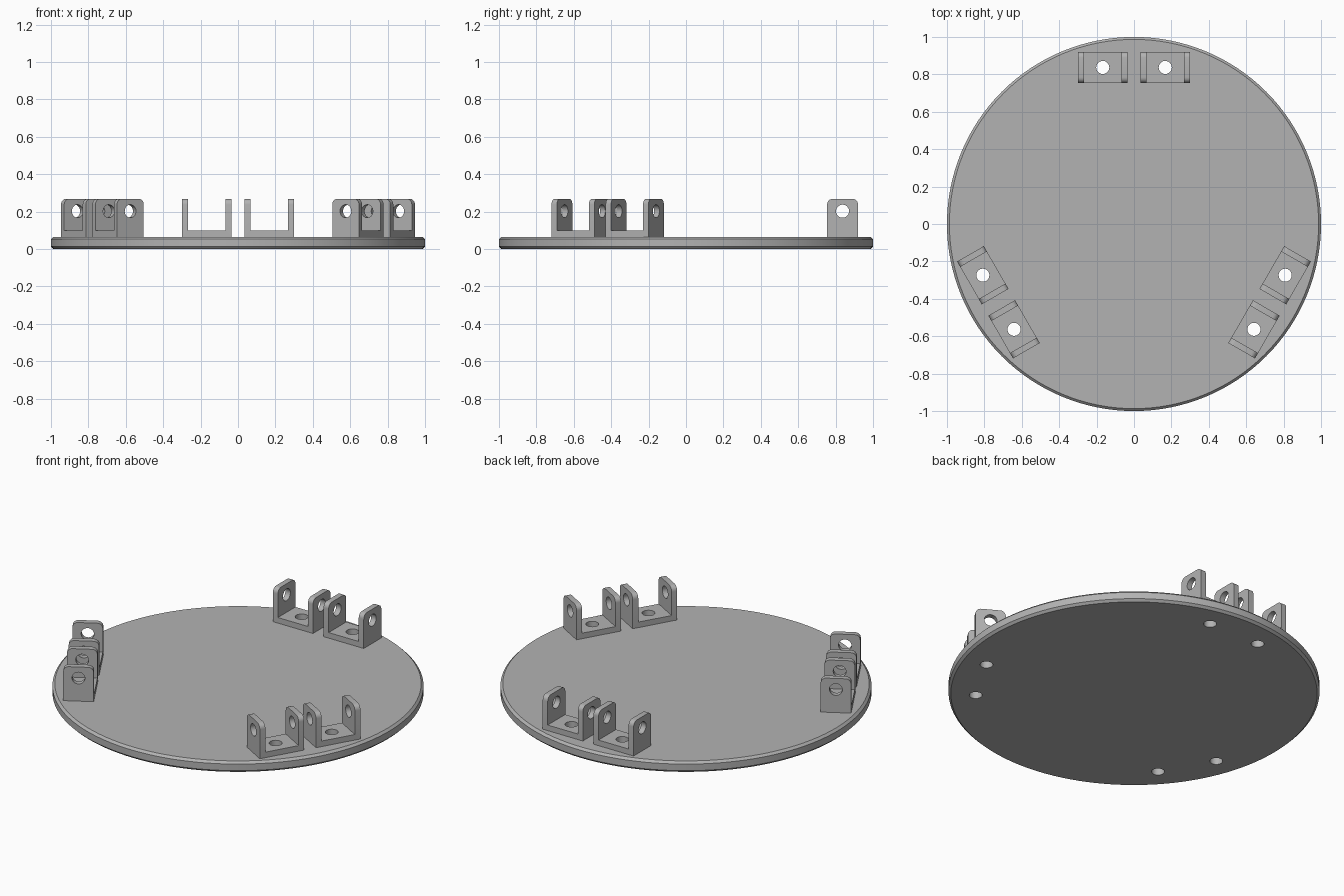
import bpy, bmesh, math
from mathutils import Matrix, Vector

if "Cube" in bpy.data.objects:
    bpy.data.objects.remove(bpy.data.objects["Cube"], do_unlink=True)

PLATE_H = 0.065                 # plate thickness
W, D, H, T = 0.264, 0.165, 0.203, 0.033   # bracket size and wall thickness
HOLE = 0.035
CENTRE = Vector((0.167, 0.837, PLATE_H))

grey = bpy.data.materials.new("plain grey")
grey.use_nodes = True
colour = (0.45, 0.45, 0.45, 1)
grey.diffuse_color = colour
grey.node_tree.nodes["Principled BSDF"].inputs["Base Color"].default_value = colour


def add_object(name, bm):
    mesh = bpy.data.meshes.new(name)
    bmesh.ops.recalc_face_normals(bm, faces=bm.faces)
    bm.to_mesh(mesh)
    bm.free()
    mesh.materials.append(grey)
    obj = bpy.data.objects.new(name, mesh)
    bpy.context.collection.objects.link(obj)
    return obj


def cylinder(bm, radius, depth, matrix, sides=32):
    bmesh.ops.create_cone(bm, cap_ends=True, segments=sides, radius1=radius,
                          radius2=radius, depth=depth, matrix=matrix)


def activate(obj):
    bpy.ops.object.select_all(action="DESELECT")
    obj.select_set(True)
    bpy.context.view_layer.objects.active = obj


def cut(obj, bm):
    cutter = add_object("hole_cutter", bm)
    cutter.hide_render = True
    mod = obj.modifiers.new("holes", "BOOLEAN")
    mod.operation = "DIFFERENCE"
    mod.solver = "EXACT"
    mod.object = cutter
    activate(obj)
    bpy.ops.object.modifier_apply(modifier=mod.name)
    bpy.data.objects.remove(cutter, do_unlink=True)
    bpy.ops.object.shade_smooth_by_angle(angle=math.radians(30))


# Placements: a mirrored pair of brackets at each third of the circle
spots = [Matrix.Rotation(math.radians(a), 4, "Z")
         @ Matrix.Translation((s * CENTRE.x, CENTRE.y, CENTRE.z))
         for a in (0, 120, 240) for s in (-1, 1)]

# Round base plate with chamfered rims
bm = bmesh.new()
cylinder(bm, 1, PLATE_H, Matrix.Translation((0, 0, PLATE_H / 2)), 128)
rims = [e for e in bm.edges if abs(e.verts[0].co.z - e.verts[1].co.z) < 0.001]
bmesh.ops.bevel(bm, geom=rims, offset=0.013, segments=1, affect="EDGES")
plate = add_object("base_plate", bm)
bm = bmesh.new()
for m in spots:
    cylinder(bm, HOLE, 0.4, m)
cut(plate, bm)

# U-shaped bracket: extruded profile with rounded upper corners
bm = bmesh.new()
w = W / 2
profile = [(-w, 0), (w, 0), (w, H), (w - T, H), (w - T, T),
           (T - w, T), (T - w, H), (-w, H)]
face = bm.faces.new([bm.verts.new((x, -D / 2, z)) for x, z in profile])
side = bmesh.ops.extrude_face_region(bm, geom=[face])["geom"]
bmesh.ops.translate(bm, vec=(0, D, 0),
                    verts=[v for v in side if isinstance(v, bmesh.types.BMVert)])
corners = [e for e in bm.edges if all(v.co.z > H - 0.001 for v in e.verts)
           and abs(e.verts[0].co.y - e.verts[1].co.y) < 0.001]
bmesh.ops.bevel(bm, geom=corners, offset=0.03, segments=6, profile=0.5, affect="EDGES")
bracket = add_object("bracket_1", bm)

# Pin hole through both walls, bolt hole through the floor
bm = bmesh.new()
cylinder(bm, HOLE, 0.5, Matrix.Translation((0, 0, 0.137)) @ Matrix.Rotation(math.pi / 2, 4, "Y"))
cylinder(bm, HOLE, 0.1, Matrix.Identity(4))
cut(bracket, bm)

bracket.matrix_world = spots[0]
for i, m in enumerate(spots[1:], 2):
    copy = bracket.copy()
    copy.name = f"bracket_{i}"
    bpy.context.collection.objects.link(copy)
    copy.matrix_world = m
